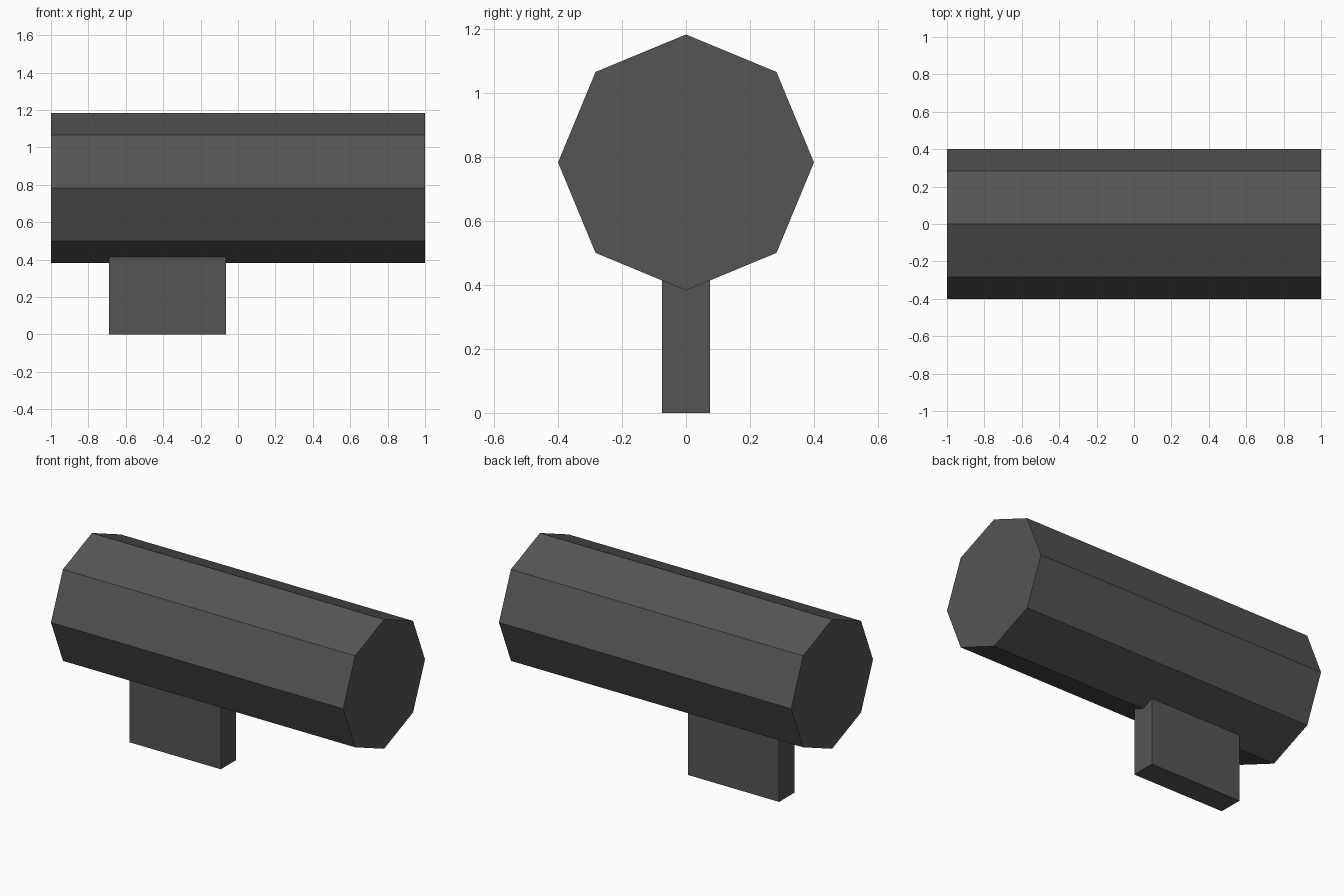
import bpy
import math

cube = bpy.data.objects.get("Cube")
if cube:
    bpy.data.objects.remove(cube, do_unlink=True)

RADIUS = 0.4
AXIS_Z = 0.783


def make_material(name, colour):
    mat = bpy.data.materials.new(name)
    mat.use_nodes = True
    mat.diffuse_color = colour
    mat.node_tree.nodes["Principled BSDF"].inputs["Base Color"].default_value = colour
    return mat


def finish(name, mat):
    obj = bpy.context.object
    obj.name = name
    obj.data.materials.append(mat)
    bpy.ops.object.transform_apply(location=False, rotation=True, scale=True)
    return obj


dark_grey = make_material("dark_grey", (0.09, 0.09, 0.09, 1))

# Eight-sided tube lying along x, one corner straight up
bpy.ops.mesh.primitive_cylinder_add(vertices=8, radius=RADIUS, depth=2,
                                    location=(0, 0, AXIS_Z),
                                    rotation=(0, math.pi / 2, 0))
finish("tube", dark_grey)

# Flat post below, its top sunk into the tube
x_min, x_max, width, height = -0.69, -0.065, 0.15, 0.43
bpy.ops.mesh.primitive_cube_add(size=1, location=((x_min + x_max) / 2, 0, height / 2))
bpy.context.object.scale = (x_max - x_min, width, height)
finish("post", dark_grey)
